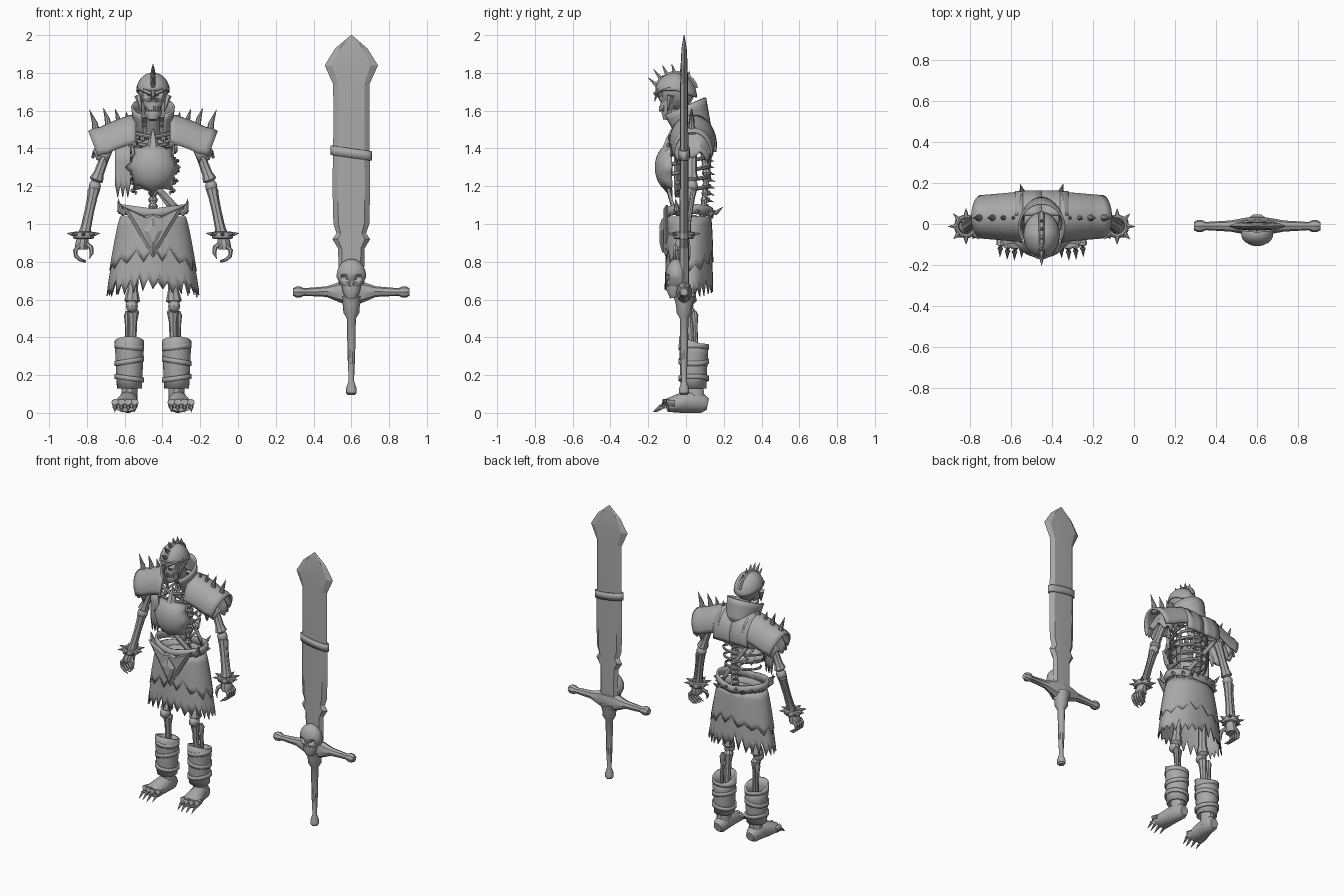
import bpy, bmesh, math, random
from math import sin, cos, pi, radians
from mathutils import Vector as V

if "Cube" in bpy.data.objects:
    bpy.data.objects.remove(bpy.data.objects["Cube"])

random.seed(4)
grey = bpy.data.materials.new("plain grey")
grey.diffuse_color = (0.4, 0.4, 0.4, 1)
grey.use_nodes = True
grey.node_tree.nodes["Principled BSDF"].inputs["Base Color"].default_value = grey.diffuse_color
BODY, SWORD = V((-0.45, 0, 0)), V((0.6, -0.01, 0))


def finish(name, bm, mirror=True, thick=0, at=BODY, angle=35):
    """Turn a bmesh into a named object, mirrored across its own x = 0."""
    bmesh.ops.recalc_face_normals(bm, faces=bm.faces)
    me = bpy.data.meshes.new(name)
    bm.to_mesh(me)
    bm.free()
    me.materials.append(grey)
    for p in me.polygons:
        p.use_smooth = True
    me.set_sharp_from_angle(angle=radians(angle))
    ob = bpy.data.objects.new(name, me)
    ob.location = at
    bpy.context.collection.objects.link(ob)
    if thick:
        m = ob.modifiers.new("thickness", 'SOLIDIFY')
        m.thickness, m.offset = thick, 0
    if mirror:
        ob.modifiers.new("mirror", 'MIRROR').use_mirror_merge = False
    return ob


def tube(bm, pts, radii, n=8):
    """Capped tube along points; a radius is a number or (across, deep)."""
    pts = [V(p) for p in pts]
    rings = []
    for i, p in enumerate(pts):
        t = (pts[min(i + 1, len(pts) - 1)] - pts[max(i - 1, 0)]).normalized()
        side = t.cross(V((0, 1, 0)) if abs(t.y) < 0.9 else V((0, 0, 1))).normalized()
        deep = side.cross(t)
        r = radii[i]
        a, b = r if isinstance(r, tuple) else (r, r)
        rings.append([bm.verts.new(p + side * a * cos(2 * pi * k / n) + deep * b * sin(2 * pi * k / n))
                      for k in range(n)])
    for r0, r1 in zip(rings, rings[1:]):
        for k in range(n):
            bm.faces.new((r0[k], r0[(k + 1) % n], r1[(k + 1) % n], r1[k]))
    bm.faces.new(rings[0])
    bm.faces.new(rings[-1])


def spike(bm, base, tip, r, n=6):
    tube(bm, [base, V(base).lerp(V(tip), 0.5), tip], [r, r * 0.6, 0.001], n)


def bone(bm, a, b, r, knob=1.6):
    a, b = V(a), V(b)
    tube(bm, [a, a.lerp(b, .06), a.lerp(b, .2), a.lerp(b, .5), a.lerp(b, .8), a.lerp(b, .94), b],
         [r * .7, r * knob, r * 1.1, r, r * 1.1, r * knob, r * .7])


def sheet(bm, f, nu, nv, closed=False):
    """Surface through f(u, v), both running 0 to 1."""
    cols = nu if closed else nu + 1
    g = [[bm.verts.new(f(i / nu, j / nv)) for i in range(cols)] for j in range(nv + 1)]
    for j in range(nv):
        for i in range(nu):
            k = (i + 1) % cols
            bm.faces.new((g[j][i], g[j][k], g[j + 1][k], g[j + 1][i]))


def ball(bm, c, r, seg=14):
    vs = bmesh.ops.create_uvsphere(bm, u_segments=seg, v_segments=seg * 2 // 3, radius=1)['verts']
    for v in vs:
        v.co = V(c) + V((v.co.x * r[0], v.co.y * r[1], v.co.z * r[2]))
    return vs


def plate(bm, outline, y, depth, inner=0.75):
    """Bevelled plate facing -y from a mirrored half outline of (x, z)."""
    pts = outline + [(-x, z) for x, z in reversed(outline) if x > 0]
    cz = sum(p[1] for p in pts) / len(pts)
    rows = [[bm.verts.new((x * s, yy, cz + (z - cz) * s)) for x, z in pts]
            for s, yy in ((1, y), (1, y - depth * .4), (inner, y - depth))]
    for a, b in zip(rows, rows[1:]):
        for k in range(len(pts)):
            m = (k + 1) % len(pts)
            bm.faces.new((a[k], a[m], b[m], b[k]))
    bm.faces.new(rows[0])
    bm.faces.new(rows[-1])


# Feet with clawed toes
bm = bmesh.new()
tube(bm, [(.125, .115, .045), (.125, .09, .05), (.13, .03, .06), (.14, -.04, .05), (.147, -.1, .04)],
     [(.03, .03), (.045, .05), (.05, .06), (.06, .05), (.068, .035)], 12)
tube(bm, [(.125, .05, .05), (.125, .045, .17)], [(.045, .055), (.04, .045)], 10)
for i in range(4):
    x = .096 + i * .035
    y = -.14 + abs(i - 1.3) * .012
    tube(bm, [(x, y + .06, .05), (x, y + .02, .055), (x, y, .03)], [.016, .02, .014])
    spike(bm, (x, y + .004, .035), (x + .002, y - .04, .004), .012)
finish("clawed_foot", bm)

# Leg bones
bm = bmesh.new()
bone(bm, (.09, .03, .97), (.112, .015, .57), .026)
ball(bm, (.112, .0, .565), (.034, .04, .035), 10)
bone(bm, (.105, .02, .56), (.112, .04, .15), .02)
bone(bm, (.135, .045, .54), (.135, .06, .15), .012)
finish("leg_bones", bm)

# Shin guards, with a front ridge plate and straps
bm = bmesh.new()
sheet(bm, lambda u, v: V((.125 + (.06 + .012 * v) * cos(2 * pi * u),
                          .04 + (.062 + .01 * v) * sin(2 * pi * u),
                          .13 + .25 * v + (.025 * -sin(2 * pi * u) if v > .5 else 0))), 16, 4, True)
finish("shin_guard", bm, thick=.012)
bm = bmesh.new()
for z, tilt in ((.17, .01), (.26, -.012), (.335, .008)):
    sheet(bm, lambda u, v: V((.125 + .073 * cos(2 * pi * u), .04 + .076 * sin(2 * pi * u),
                              z + .026 * v + tilt * cos(2 * pi * u))), 16, 1, True)
finish("shin_strap", bm, thick=.01)

# Ragged skirt in two layers
for name, base, depth, grow, n in (("skirt", .67, .09, 0, 56), ("skirt_overlay", .79, .07, .006, 28)):
    rag = [base + (depth if i % 2 else -depth * .3) * random.uniform(.2, .9) for i in range(n)]

    def cloth(u, v):
        a = 2 * pi * u
        low = rag[int(round(u * n)) % n] - (.035 * abs(cos(a)) if grow == 0 else .03 * cos(2 * a))
        z = 1.04 + (low - 1.04) * v
        t = (1.04 - z) / .42
        fold = 1 + .025 * t * sin(7 * a)
        rx, ry = .165 + .078 * t ** .8 + grow, .105 + .022 * t ** .6 + grow
        return V((rx * cos(a) * fold, .018 + ry * sin(a) * fold, z))
    bm = bmesh.new()
    sheet(bm, cloth, n, 6, True)
    finish(name, bm, False, .006)

# Belt dipping at the front, with horns and studs
bm = bmesh.new()
sheet(bm, lambda u, v: V(((.175 + .006 * sin(pi * v)) * cos(2 * pi * u), .018 + (.118 + .006 * sin(pi * v)) * sin(2 * pi * u),
                          1.03 + .05 * v + .025 * abs(cos(2 * pi * u)))), 28, 2, True)
finish("belt", bm, False, .014)
bm = bmesh.new()
tube(bm, [(.15, -.04, 1.06), (.175, -.05, 1.075), (.185, -.055, 1.135)], [.022, .016, .001])
tube(bm, [(.08, .12, 1.05), (.095, .16, 1.06), (.105, .195, 1.09)], [.02, .013, .001])
for a in (20, 45, 78):
    x, y = .178 * cos(radians(a)), .018 + .122 * sin(radians(a))
    spike(bm, (x, y, 1.065), (x * 1.14, y * 1.14, 1.07), .016)
finish("belt_spikes", bm)

# Kite buckle
bm = bmesh.new()
plate(bm, [(0, 1.06), (.045, 1.04), (.17, 1.1), (.1, .99), (.05, .9), (0, .82)], -.095, .025, .8)
plate(bm, [(0, 1.03), (.05, .965), (0, .85)], -.118, .022, .5)
finish("buckle", bm, False, angle=20)

# Pelvis, spine and ribs
bm = bmesh.new()
ball(bm, (0, .03, .99), (.13, .07, .06))
for i in range(13):
    z = 1.02 + i * .036
    y = .085 + .025 * sin(pi * i / 12)
    tube(bm, [(0, y, z - .013), (0, y, z), (0, y, z + .013)], [.02, .026, .02])
    spike(bm, (0, y + .01, z), (0, y + .045, z - .012), .01, 5)
tube(bm, [(0, .085, 1.02), (0, .11, 1.25), (0, .08, 1.48), (0, -.03, 1.62)], [.015, .015, .02, .025])
finish("spine", bm, False)
bm = bmesh.new()
for i in range(6):
    z, w = 1.46 - i * .052, (.095, .12, .13, .132, .125, .11)[i]
    end = 160 if i < 4 else 125
    path = [radians(end * k / 10) for k in range(11)]
    tube(bm, [(w * sin(a), .01 + .115 * cos(a), z - .045 * sin(a / 2) ** 2) for a in path],
         [(.011, .007)] * 11, 6)
tube(bm, [(.01, -.085, 1.46), (.1, -.06, 1.48), (.2, .02, 1.47)], [.012, .011, .013])
plate(bm, [(0, 1.46), (.02, 1.44), (.014, 1.25), (0, 1.22)], -.09, .012)
finish("ribs", bm)

# Crossing straps and a torn cloth at the side
bm = bmesh.new()
for x0, x1, y, z0 in ((.02, .13, -.1, 1.22), (-.13, .1, .135, 1.42)):
    sheet(bm, lambda u, v: V((x0 + (x1 - x0) * u, y + .035 * u * (1 if y < 0 else -1),
                              z0 + (1.1 - z0) * u - .045 * v)), 6, 1)
sheet(bm, lambda u, v: V((-.2 + .08 * u, -.03 - .03 * u, 1.41 - v * (.2 + .07 * (round(u * 6) % 2)))), 6, 3)
finish("torn_straps", bm, False, .008)


# Domed chest plate with a pointed rim
def chest(u, v):
    a = 2 * pi * u
    k = round(u * 32) % 32
    r = .118 + (.027 if k % 4 == 0 else 0) + {8: .035, 24: .01}.get(k, 0)
    s = v if v < .8 else .8 + (v - .8)
    body = min(r * s, .118 * s) if v < .9 else r
    return V((body * cos(a), -.075 - .085 * math.sqrt(max(0, 1 - s * s)), 1.3 + body * sin(a) * 1.05))


bm = bmesh.new()
sheet(bm, chest, 32, 8, True)
bmesh.ops.remove_doubles(bm, verts=bm.verts, dist=.0005)
spike(bm, (0, -.095, 1.4), (0, -.075, 1.5), .03)
finish("chest_plate", bm, False, .01)
bm = bmesh.new()
ball(bm, (.1, -.075, 1.425), (.018, .018, .018), 8)
ball(bm, (.055, -.08, 1.45), (.016, .016, .016), 8)
tube(bm, [(.09, -.08, 1.34), (.1, -.075, 1.42), (.115, -.03, 1.52)], [(.018, .006)] * 3, 6)
finish("chest_buckles", bm)


# Shoulder armour: arched upper plate, lower plate, back yoke
def shoulder(u, v):
    a = radians(-95 + 190 * u)
    x = .09 + .25 * v
    top = 1.575 - .1 * v ** 1.4 + (.012 if v > .85 else 0)
    d = .118 - .018 * v
    return V((x - .045 * (1 - cos(a)) * v, .035 + d * sin(a), top - (.14 - .02 * v) * (1 - cos(a))))


def lower_shoulder(u, v):
    a = radians(-110 + 220 * u)
    out = .055 * cos(a)
    return V((.2 + .065 * v + out, .035 + .088 * sin(a), 1.47 - .13 * v + .5 * out - .02 * cos(6 * a) * v))


bm = bmesh.new()
sheet(bm, shoulder, 16, 8)
sheet(bm, lower_shoulder, 16, 4)
sheet(bm, lambda u, v: V((.13 * v, .04 + .118 * sin(radians(105 * u)) * (1 - .02 * v),
                          1.57 - .15 * (1 - cos(radians(105 * u))))), 10, 3)
finish("shoulder_armour", bm, thick=.012)
bm = bmesh.new()
for x, z, r, h in ((.3, 1.485, .021, .12), (.235, 1.52, .019, .095), (.18, 1.54, .015, .07), (.13, 1.555, .012, .04)):
    tube(bm, [(x, .03, z - .01), (x + .008, .03, z + h * .4), (x + .03 * h / .1, .03, z + h)], [r, r * .7, .001])
finish("shoulder_spikes", bm)


# High collar, open at the front
def collar(u, v):
    a = radians(-55 + 290 * u)
    back = .5 + .5 * sin(a)
    r = .092 + .018 * v
    return V((r * cos(a), .03 + r * 1.05 * sin(a) - .045 * v, 1.46 + .06 * back + v * (.11 + .04 * back)))


bm = bmesh.new()
sheet(bm, collar, 24, 4)
finish("collar", bm, False, .012)


# Skull faces with hollow eyes, used for the head and the sword
def skull(bm, c, r, sock):
    for v in ball(bm, c, r, 32):
        q = V(((v.co.x - c[0]) / r[0], (v.co.y - c[1]) / r[1], (v.co.z - c[2]) / r[2]))
        if q.y < .3 and q.z < -.1:
            v.co.x -= (v.co.x - c[0]) * .28 * min(1, -q.z)
        if q.y < 0:
            e = math.hypot((abs(q.x) - .42) / .3, (q.z + .12 - .3 * (abs(q.x) - .42)) / .2)
            v.co.y += sock * max(0, 1 - e * e)
            e = math.hypot(q.x / .14, (q.z + .42) / .16)
            v.co.y += sock * .7 * max(0, 1 - e * e)


bm = bmesh.new()
skull(bm, (0, -.055, 1.7), (.08, .1, .095), .045)
tube(bm, [(0, -.085, 1.65), (0, -.1, 1.615), (0, -.1, 1.6)], [(.055, .05), (.045, .04), (.04, .035)], 14)
tube(bm, [(0, -.08, 1.6), (0, -.095, 1.575), (0, -.1, 1.55)], [(.05, .045), (.042, .038), (.024, .022)], 14)
for i in range(7):
    x = -.036 + i * .012
    tube(bm, [(x, -.138 + abs(x) * .5, 1.625), (x, -.138 + abs(x) * .5, 1.595)], [.006, .004], 5)
tube(bm, [(0, -.03, 1.65), (0, .02, 1.55), (0, .07, 1.46)], [.04, .035, .04])
finish("skull_head", bm, False, angle=50)


# Helmet cap, brow points and crest
def cap(u, v):
    a, b = 2 * pi * u, v * radians(88)
    drop = .035 * max(0, sin(a)) * v
    return V((.085 * sin(b) * cos(a), -.052 + .107 * sin(b) * sin(a), 1.702 + .096 * cos(b) - drop))


bm = bmesh.new()
sheet(bm, cap, 28, 8, True)
bmesh.ops.remove_doubles(bm, verts=bm.verts, dist=.0005)
finish("helmet", bm, False, .008)
bm = bmesh.new()
for s in (-1, 1):
    tube(bm, [(s * .008, -.162, 1.69), (s * .045, -.145, 1.705), (s * .08, -.085, 1.725)], [.012, .012, .006], 6)
    spike(bm, (s * .078, -.08, 1.68), (s * .06, -.1, 1.59), .02)
spike(bm, (0, -.15, 1.71), (0, -.166, 1.645), .014)
arc = [radians(a) for a in range(-70, 81, 15)]
tube(bm, [(0, -.052 + .108 * sin(a), 1.702 + .098 * cos(a)) for a in arc], [(.014, .012)] * 11, 6)
for a, h in ((-72, .055), (-48, .055), (-26, .05), (-5, .045), (16, .04), (38, .032)):
    t = radians(a)
    b = V((0, -.052 + .104 * sin(t), 1.702 + .094 * cos(t)))
    spike(bm, b, b + V((0, sin(t) * .7 - .25, cos(t) * .5 + .65)) * h, .014)
finish("helmet_crest", bm, False)

# Arms and curled claw hands
bm = bmesh.new()
bone(bm, (.215, .035, 1.46), (.305, .03, 1.22), .025, 1.5)
ball(bm, (.308, .03, 1.2), (.034, .034, .035), 10)
bone(bm, (.308, .03, 1.2), (.365, -.01, .93), .024, 1.3)
bone(bm, (.325, .04, 1.19), (.378, .005, .94), .012)
finish("arm_bones", bm)
bm = bmesh.new()
tube(bm, [(.365, -.01, .95), (.372, -.015, .92), (.378, -.02, .88), (.378, -.02, .865)],
     [(.02, .022), (.032, .034), (.036, .044), (.03, .04)], 10)
for i in range(4):
    y = -.055 + i * .023
    tube(bm, [(.39, y, .885), (.412, y, .86), (.408, y, .83), (.385, y - .004, .81), (.355, y - .008, .795 + .004 * i)],
         [.012, .012, .011, .009, .001], 6)
tube(bm, [(.352, -.03, .895), (.328, -.05, .875), (.325, -.06, .845), (.338, -.07, .815)], [.013, .013, .01, .001], 6)
finish("claw_hand", bm)

# Spiked bracelets
bm = bmesh.new()
sheet(bm, lambda u, v: V((.368 + (.046 + .012 * cos(2 * pi * v)) * cos(2 * pi * u),
                          -.012 + (.046 + .012 * cos(2 * pi * v)) * sin(2 * pi * u),
                          .94 + .02 * sin(2 * pi * v))), 18, 8, True)
for k in range(8):
    d = V((cos(k * pi / 4), sin(k * pi / 4), .12))
    spike(bm, V((.368, -.012, .94)) + d * .05, V((.368, -.012, .94)) + d * .088, .013)
finish("spiked_bracelet", bm)

# Sword blade with bevelled edges
bm = bmesh.new()
rows = [(.6, .07, .022), (.75, .068, .022), (.87, .07, .022), (.92, .1, .021), (.95, .078, .021), (1.0, .095, .021),
        (1.2, .1, .02), (1.5, .095, .019), (1.74, .096, .018), (1.84, .141, .016), (1.93, .085, .012), (2.0, .003, .002)]
sect = [(-1, 0), (-.72, -1), (0, -1.15), (.72, -1), (1, 0), (.72, 1), (0, 1.15), (-.72, 1)]
sheet(bm, lambda u, v: V((sect[round(u * 8) % 8][0] * rows[round(v * 11)][1],
                          sect[round(u * 8) % 8][1] * rows[round(v * 11)][2], rows[round(v * 11)][0])), 8, 11, True)
finish("sword_blade", bm, False, at=SWORD, angle=12)
bm = bmesh.new()
sheet(bm, lambda u, v: V((.105 * cos(2 * pi * u), .027 * sin(2 * pi * u), 1.35 + .05 * v - .015 * cos(2 * pi * u))), 16, 1, True)
finish("blade_wrap", bm, False, .008, at=SWORD)

# Guard, grip and pommel
bm = bmesh.new()
tube(bm, [(0, 0, .635), (.06, 0, .64), (.13, 0, .642), (.25, 0, .64), (.27, 0, .64), (.29, 0, .64), (.308, 0, .64)],
     [(.065, .045), (.055, .04), (.028, .027), (.02, .02), (.03, .03), (.03, .03), (.02, .02)])
finish("sword_guard", bm, at=SWORD)
bm = bmesh.new()
tube(bm, [(0, 0, .62), (0, 0, .57), (0, 0, .53), (0, 0, .5), (0, 0, .3), (0, 0, .17), (0, 0, .13), (0, 0, .105), (0, 0, .095)],
     [.06, .045, .042, .024, .02, .014, .028, .028, .018], 10)
finish("sword_grip", bm, False, at=SWORD)

# Skull ornament on the guard
bm = bmesh.new()
skull(bm, (0, -.04, .725), (.078, .058, .09), .03)
tube(bm, [(0, -.045, .68), (0, -.055, .64), (0, -.05, .61)], [(.052, .04), (.045, .035), (.03, .025)], 12)
finish("guard_skull", bm, False, at=SWORD, angle=50)
